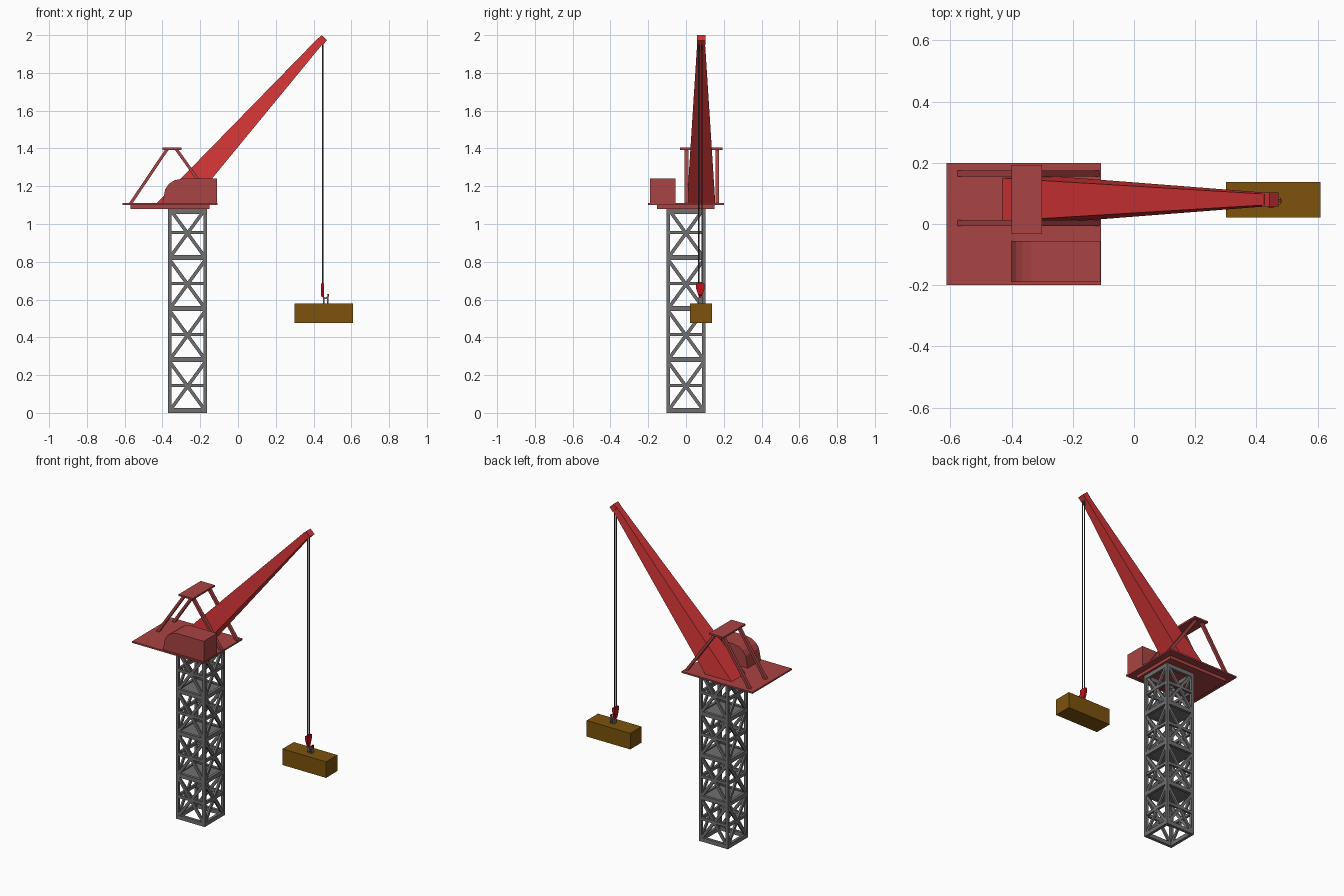
import bpy, bmesh, math
from mathutils import Vector, Matrix

if "Cube" in bpy.data.objects:
    bpy.data.objects.remove(bpy.data.objects["Cube"])


def material(name, rgb):
    m = bpy.data.materials.new(name)
    m.use_nodes = True
    m.diffuse_color = (*rgb, 1)
    m.node_tree.nodes["Principled BSDF"].inputs["Base Color"].default_value = (*rgb, 1)
    return m


steel = material("grey steel", (0.16, 0.16, 0.16))
dull_red = material("dull red", (0.40, 0.056, 0.056))
boom_red = material("bright red", (0.65, 0.035, 0.037))
hook_red = material("deep red", (0.55, 0.005, 0.01))
cable_grey = material("dark cable", (0.06, 0.06, 0.06))
wood = material("brown wood", (0.20, 0.084, 0.004))


def finish(name, bm, mat):
    bmesh.ops.recalc_face_normals(bm, faces=bm.faces)
    me = bpy.data.meshes.new(name)
    bm.to_mesh(me)
    bm.free()
    me.materials.append(mat)
    ob = bpy.data.objects.new(name, me)
    bpy.context.collection.objects.link(ob)
    return ob


def add_box(bm, lo, hi):
    lo, hi = Vector(lo), Vector(hi)
    mat = Matrix.Translation((lo + hi) / 2) @ Matrix.Diagonal((*(hi - lo), 1))
    bmesh.ops.create_cube(bm, size=1, matrix=mat)


def add_beam(bm, a, b, side, depth, width):
    """Rectangular bar from a to b; width runs along the side axis."""
    a, b = Vector(a), Vector(b)
    z = (b - a).normalized()
    y = Vector(side).normalized()
    x = y.cross(z)
    rot = Matrix((x, y, z)).transposed().to_4x4()
    size = Matrix.Diagonal((depth, width, (b - a).length, 1))
    bmesh.ops.create_cube(bm, size=1, matrix=Matrix.Translation((a + b) / 2) @ rot @ size)


def box(name, lo, hi, mat):
    bm = bmesh.new()
    add_box(bm, lo, hi)
    return finish(name, bm, mat)


def prism(name, profile, y0, y1, mat):
    """Extrude an (x, z) outline between two y positions."""
    bm = bmesh.new()
    face = bm.faces.new([bm.verts.new((x, y0, z)) for x, z in profile])
    out = bmesh.ops.extrude_face_region(bm, geom=[face])
    verts = [g for g in out["geom"] if isinstance(g, bmesh.types.BMVert)]
    bmesh.ops.translate(bm, verts=verts, vec=(0, y1 - y0, 0))
    return finish(name, bm, mat)


# Lattice tower: posts, rings, cross braces and floors
CX, HALF, TOP, SECTIONS, BAR = -0.267, 0.103, 1.08, 4, 0.018
STEP = TOP / SECTIONS
bm = bmesh.new()
r = HALF - BAR / 2
for k in range(4):
    turn = Matrix.Rotation(k * math.pi / 2, 3, "Z")

    def at(x, z):
        return turn @ Vector((x, -r, z)) + Vector((CX, 0, 0))

    out = turn @ Vector((0, 1, 0))
    add_beam(bm, at(-r, 0), at(-r, TOP), out, BAR, BAR)
    for s in range(SECTIONS):
        z0, z1 = s * STEP, (s + 1) * STEP
        add_beam(bm, at(-r, z0 + STEP / 2 + 0.01), at(r, z0 + STEP / 2 + 0.01), out, BAR, BAR * 0.8)
        add_beam(bm, at(-r, z0 + 0.012), at(r, z1), out, BAR, BAR * 0.7)
        add_beam(bm, at(r, z0 + 0.012), at(-r, z1), out, BAR, BAR * 0.6)
    for s in range(SECTIONS + 1):
        z = min(max(s * STEP + 0.012, 0.013), TOP - 0.013)
        add_beam(bm, at(-r, z), at(r, z), out, 0.026, BAR)
for s in range(1, SECTIONS):
    z = s * STEP + 0.012
    add_box(bm, (CX - r, -r, z - 0.006), (CX + r, r, z + 0.006))
finish("tower", bm, steel)

# Turning platform
box("lower_deck", (-0.57, -0.154, 1.08), (-0.15, 0.152, 1.1), dull_red)
box("upper_deck", (-0.612, -0.2, 1.1), (-0.108, 0.2, 1.11), dull_red)

# Operator cabin with a rounded back
cabin = [(-0.11, 1.11), (-0.11, 1.24), (-0.295, 1.24), (-0.335, 1.232), (-0.365, 1.213),
         (-0.385, 1.185), (-0.392, 1.15), (-0.4, 1.11)]
prism("cabin", cabin, -0.19, -0.055, dull_red)

# A-frame: two pairs of sloping legs under a cap plate
box("frame_cap", (-0.4, -0.032, 1.393), (-0.3, 0.193, 1.404), dull_red)
bm = bmesh.new()
for y in (0.003, 0.165):
    for foot, head in ((-0.57, -0.375), (-0.12, -0.327)):
        add_beam(bm, (foot, y, 1.106), (head, y, 1.396), (0, 1, 0), 0.016, 0.02)
finish("frame_legs", bm, dull_red)

# Tapered boom, slightly wider on its underside
BY = 0.08
bm = bmesh.new()
rings = []
for upper, lower, wide_up, wide_low in (((-0.43, 1.11), (-0.245, 1.11), 0.07, 0.075),
                                        ((0.425, 1.985), (0.45, 1.955), 0.018, 0.021)):
    rings.append([bm.verts.new((p[0], BY + w, p[1])) for p, w in
                  ((upper, -wide_up), (upper, wide_up), (lower, wide_low), (lower, -wide_low))])
for i in range(4):
    j = (i + 1) % 4
    bm.faces.new((rings[0][i], rings[0][j], rings[1][j], rings[1][i]))
for ring in rings:
    bm.faces.new(ring)
finish("boom", bm, boom_red)
bm = bmesh.new()
add_beam(bm, (0.433, BY, 1.961), (0.457, BY, 1.986), (0, 1, 0), 0.04, 0.046)
finish("boom_tip", bm, boom_red)

# Hoist cables
bm = bmesh.new()
for y in (0.067, 0.085):
    bmesh.ops.create_cone(bm, cap_ends=True, segments=8, radius1=0.0035, radius2=0.0035,
                          depth=1.29, matrix=Matrix.Translation((0.448, y, 1.315)))
finish("cables", bm, cable_grey)

# Hook block: tapered plate with a curved hook below
bm = bmesh.new()
outline = [(-0.023, 0.685), (0.023, 0.685), (0.023, 0.66), (0.008, 0.615), (-0.008, 0.615), (-0.023, 0.66)]
face = bm.faces.new([bm.verts.new((0.44, 0.076 + y, z)) for y, z in outline])
out = bmesh.ops.extrude_face_region(bm, geom=[face])
bmesh.ops.translate(bm, vec=(0.015, 0, 0),
                    verts=[g for g in out["geom"] if isinstance(g, bmesh.types.BMVert)])
finish("hook_block", bm, hook_red)
bm = bmesh.new()
bend = [(0.463 + 0.015 * math.cos(a), 0.076, 0.622 + 0.015 * math.sin(a))
        for a in (math.pi * (1 + i / 6) for i in range(8))]
for a, b in zip(bend, bend[1:]):
    add_beam(bm, a, b, (0, 1, 0), 0.008, 0.012)
finish("hook", bm, hook_red)

# Load with its lifting eye
box("load", (0.3, 0.022, 0.475), (0.61, 0.137, 0.578), wood)
bm = bmesh.new()
for x in (0.454, 0.474):
    add_box(bm, (x - 0.004, 0.064, 0.575), (x + 0.004, 0.089, 0.612))
add_box(bm, (0.45, 0.064, 0.605), (0.478, 0.089, 0.612))
finish("lifting_eye", bm, steel)
